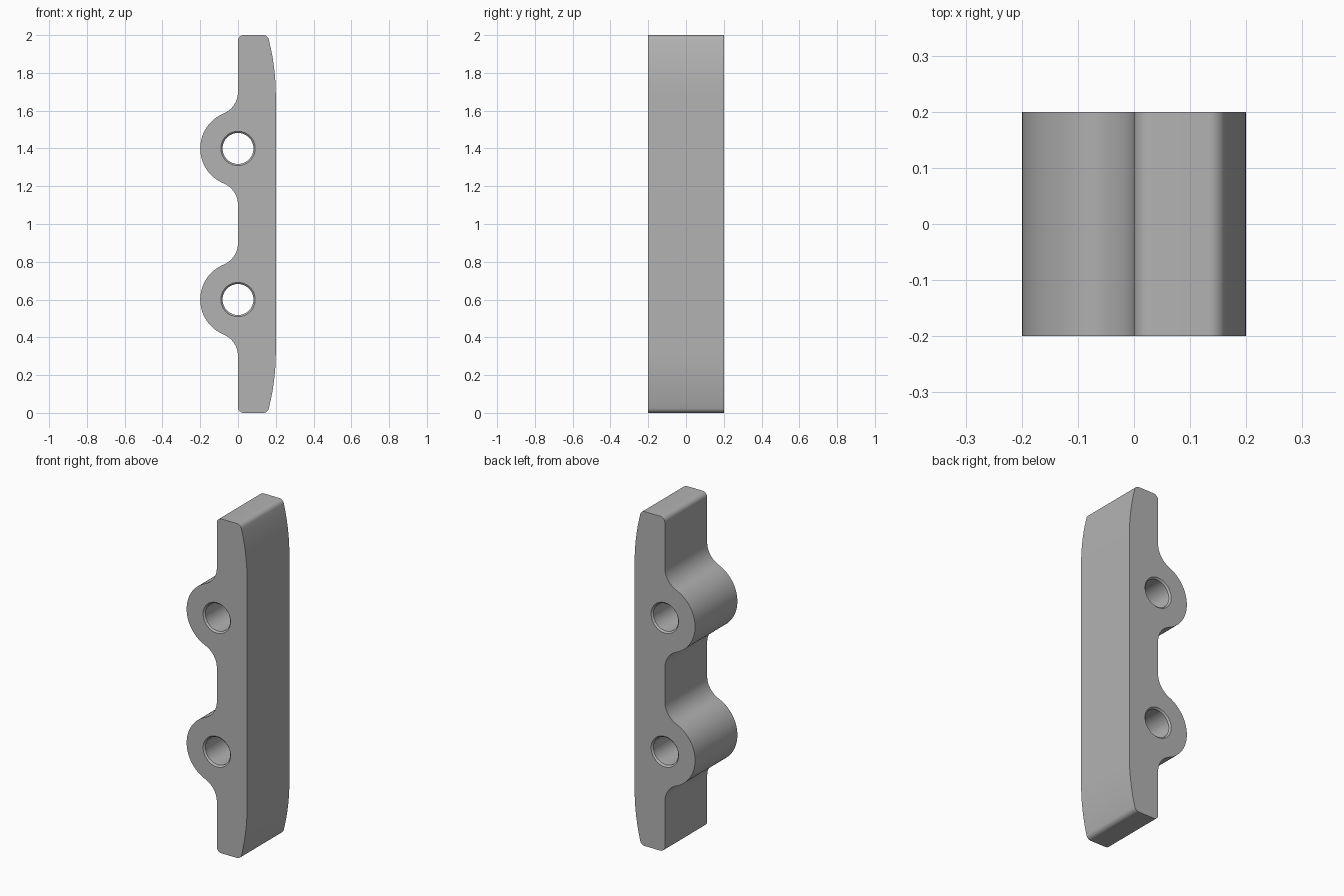
import bpy
import bmesh
from math import atan2, asin, cos, sin, pi, sqrt, tau

if "Cube" in bpy.data.objects:
    bpy.data.objects.remove(bpy.data.objects["Cube"])

HALF_DEPTH = 0.2
HEIGHT = 2.0
BOSS_R, BOSS_Z = 0.2, 1.4          # boss around each bolt hole
BLEND_R, BLEND_H = 0.125, 0.3      # concave blend into the flat side
CORNER = 0.03
CROWN_R, CROWN_Z = 1.2, 1.68       # curved ends of the outer side
HOLE_R, CHAMFER = 0.082, 0.009


def arc(cx, cz, r, start, end, steps):
    return [(cx + r * cos(start + (end - start) * i / steps),
             cz + r * sin(start + (end - start) * i / steps))
            for i in range(steps + 1)]


def outline():
    """Closed side profile: upper half, then its mirror image."""
    blend = atan2(BLEND_H, BLEND_R)
    corner_z = HEIGHT - CORNER
    crown_x = HALF_DEPTH - CROWN_R
    lean = asin((corner_z - CROWN_Z) / (CROWN_R - CORNER))
    corner_x = crown_x + (CROWN_R - CORNER) * cos(lean)
    upper = (arc(-BLEND_R, BOSS_Z - BLEND_H, BLEND_R, 0, blend, 14)
             + arc(0, BOSS_Z, BOSS_R, pi + blend, pi - blend, 36)[1:]
             + arc(-BLEND_R, BOSS_Z + BLEND_H, BLEND_R, -blend, 0, 14)[1:]
             + arc(CORNER, corner_z, CORNER, pi, pi / 2, 8)
             + arc(corner_x, corner_z, CORNER, pi / 2, lean, 8)
             + arc(crown_x, CROWN_Z, CROWN_R, lean, 0, 14)[1:])
    return upper + [(x, HEIGHT - z) for x, z in reversed(upper)]


def add_ring(bm, points, y):
    return [bm.verts.new((x, y, z)) for x, z in points]


def ring_edges(bm, ring):
    pairs = zip(ring, ring[1:] + ring[:1])
    return [bm.edges.get(p) or bm.edges.new(p) for p in pairs]


def bridge(bm, a, b):
    for i in range(len(a)):
        j = (i + 1) % len(a)
        bm.faces.new((a[i], a[j], b[j], b[i]))


bm = bmesh.new()

# Outer wall
profile = outline()
front = add_ring(bm, profile, -HALF_DEPTH)
back = add_ring(bm, profile, HALF_DEPTH)
bridge(bm, front, back)
caps = [ring_edges(bm, front), ring_edges(bm, back)]

# Bolt holes with a small chamfer at each mouth
for z in (BOSS_Z, HEIGHT - BOSS_Z):
    rings = []
    for y, r in ((-HALF_DEPTH, HOLE_R + CHAMFER),
                 (-HALF_DEPTH + CHAMFER, HOLE_R),
                 (HALF_DEPTH - CHAMFER, HOLE_R),
                 (HALF_DEPTH, HOLE_R + CHAMFER)):
        rings.append(add_ring(bm, arc(0, z, r, 0, tau, 48)[:-1], y))
    for a, b in zip(rings, rings[1:]):
        bridge(bm, a, b)
    caps[0] += ring_edges(bm, rings[0])
    caps[1] += ring_edges(bm, rings[-1])

# Flat front and back, filled around the holes
for edges, side in zip(caps, (-1, 1)):
    bmesh.ops.triangle_fill(bm, edges=edges, use_beauty=True, normal=(0, side, 0))
bmesh.ops.recalc_face_normals(bm, faces=bm.faces)

mesh = bpy.data.meshes.new("mounting_bar")
bm.to_mesh(mesh)
bm.free()

# Single grey finish
grey = bpy.data.materials.new("plain_grey")
grey.use_nodes = True
colour = (0.45, 0.45, 0.45, 1)
grey.diffuse_color = colour
grey.node_tree.nodes["Principled BSDF"].inputs["Base Color"].default_value = colour
mesh.materials.append(grey)

bar = bpy.data.objects.new("mounting_bar", mesh)
bpy.context.collection.objects.link(bar)
bpy.ops.object.select_all(action="DESELECT")
bar.select_set(True)
bpy.context.view_layer.objects.active = bar
bpy.ops.object.shade_smooth_by_angle(angle=pi / 6)
